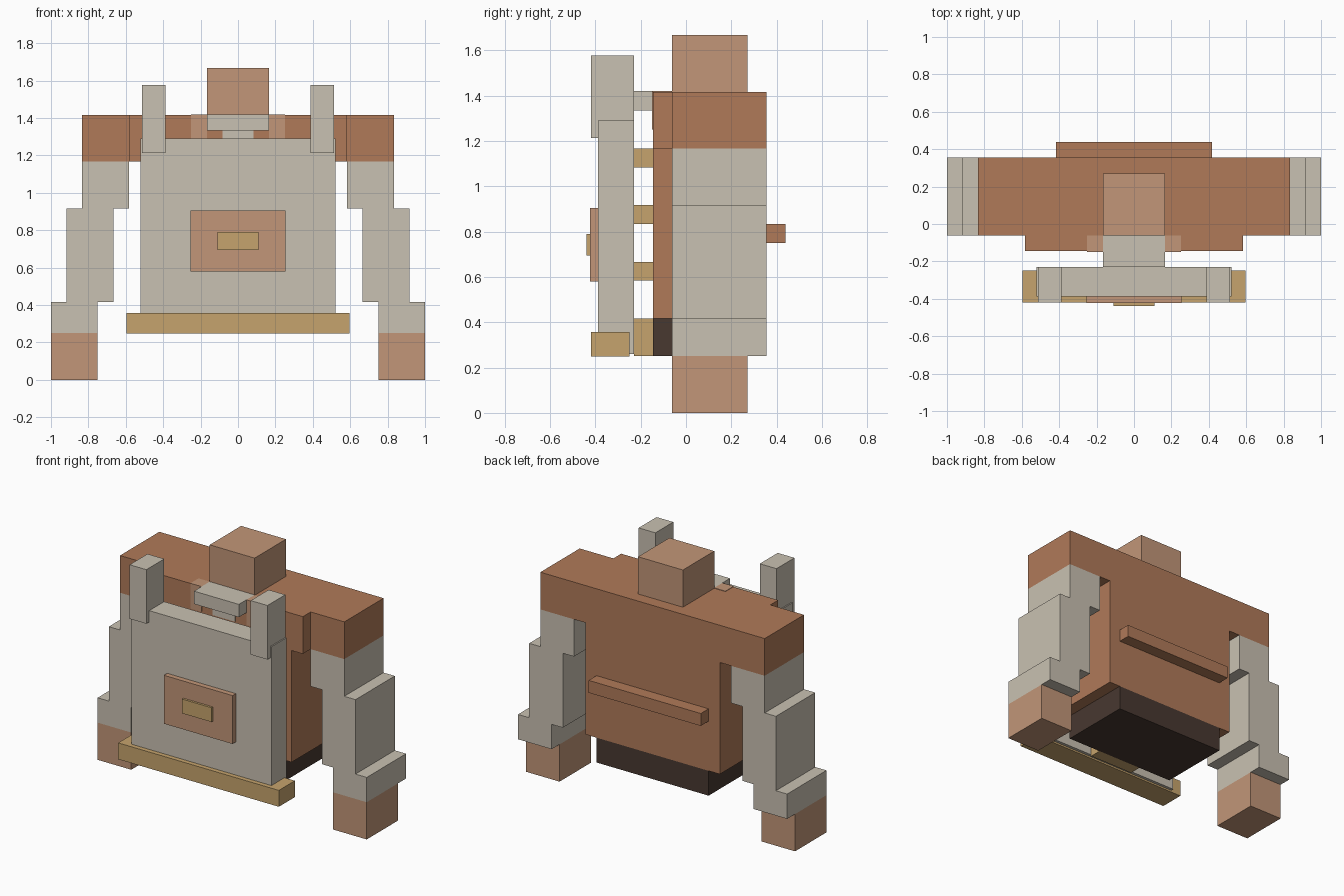
import bpy
import bmesh
from mathutils import Vector

old = bpy.data.objects.get("Cube")
if old:
    bpy.data.objects.remove(old, do_unlink=True)


def material(name, hex_code):
    """Flat material from an sRGB hex code."""
    rgb = []
    for i in range(3):
        c = int(hex_code[2 * i:2 * i + 2], 16) / 255
        rgb.append(c / 12.92 if c <= 0.04045 else ((c + 0.055) / 1.055) ** 2.4)
    mat = bpy.data.materials.new(name)
    mat.use_nodes = True
    mat.diffuse_color = (*rgb, 1)
    mat.node_tree.nodes["Principled BSDF"].inputs["Base Color"].default_value = (*rgb, 1)
    return mat


STONE = material("warm grey", "C9C1B2")
SKIN = material("tan skin", "C29678")
RUST = material("rust cloth", "B07A59")
GOLD = material("dull gold", "C6A46D")
DARK = material("dark brown", "483830")


def box(name, mat, x, y, z):
    """Box spanning the given (low, high) ranges."""
    mesh = bpy.data.meshes.new(name)
    bm = bmesh.new()
    bmesh.ops.create_cube(bm, size=1)
    for v in bm.verts:
        v.co = Vector([lo + (c + 0.5) * (hi - lo) for c, (lo, hi) in zip(v.co, (x, y, z))])
    bm.to_mesh(mesh)
    bm.free()
    mesh.materials.append(mat)
    obj = bpy.data.objects.new(name, mesh)
    bpy.context.collection.objects.link(obj)
    return obj


def centred(name, mat, half, y, z):
    return box(name, mat, (-half, half), y, z)


def pair(name, mat, x, y, z):
    box("left_" + name, mat, x, y, z)
    box("right_" + name, mat, (-x[1], -x[0]), y, z)


# Main depth planes and the block size everything is stepped by
U = 1 / 12
BACK, ARM_FRONT, CHEST, GAP, SHIELD = 0.355, -0.062, -0.145, -0.229, -0.388

# Torso, shoulders and base
centred("torso", RUST, 6 * U, (CHEST, BACK), (5 * U, 14 * U))
centred("upper_chest", RUST, 7 * U, (CHEST, ARM_FRONT), (14 * U, 17 * U))
centred("shoulders", RUST, 10 * U, (ARM_FRONT, BACK), (14 * U, 17 * U))
centred("base", DARK, 5 * U, (CHEST, BACK), (3 * U, 5 * U))
centred("back_bar", RUST, 5 * U, (BACK, 0.438), (9 * U, 10 * U))

# Head, beard and collar
centred("head", SKIN, 2 * U, (ARM_FRONT, 0.271), (17 * U, 20 * U))
centred("beard", STONE, 2 * U, (GAP, ARM_FRONT), (16 * U, 17 * U + 0.003))
centred("beard_tip", STONE, U, (CHEST - 0.004, CHEST), (15 * U, 16 * U))
pair("collar", SKIN, (2 * U, 3 * U), (CHEST - 0.004, ARM_FRONT), (15 * U, 17 * U + 0.003))

# Arms step outward on the way down
for part, outer, low, high in (("upper_arm", 10, 11, 14), ("forearm", 11, 5, 11), ("cuff", 12, 3, 5)):
    pair(part, STONE, ((outer - 3) * U, outer * U), (ARM_FRONT, BACK), (low * U, high * U))
pair("hand", SKIN, (9 * U, 1), (ARM_FRONT, 0.271), (0, 3 * U))

# Buttons and buckle between chest and breastplate
for i, low in enumerate((13, 10, 7)):
    centred(f"button_{i + 1}", GOLD, U, (GAP, CHEST), (low * U, (low + 1) * U))
centred("buckle", GOLD, 2 * U, (GAP, CHEST), (3 * U, 5 * U))

# Breastplate with posts, panel and lower rail
centred("breastplate", STONE, 0.52, (SHIELD, GAP), (0.26, 1.29))
pair("post", STONE, (0.388, 0.512), (-0.419, GAP), (1.214, 1.577))
centred("lower_rail", GOLD, 0.597, (-0.419, -0.249), (0.248, 0.358))
centred("panel", SKIN, 0.255, (-0.423, SHIELD), (0.58, 0.905))
centred("panel_badge", GOLD, 0.11, (-0.438, -0.423), (0.694, 0.79))
